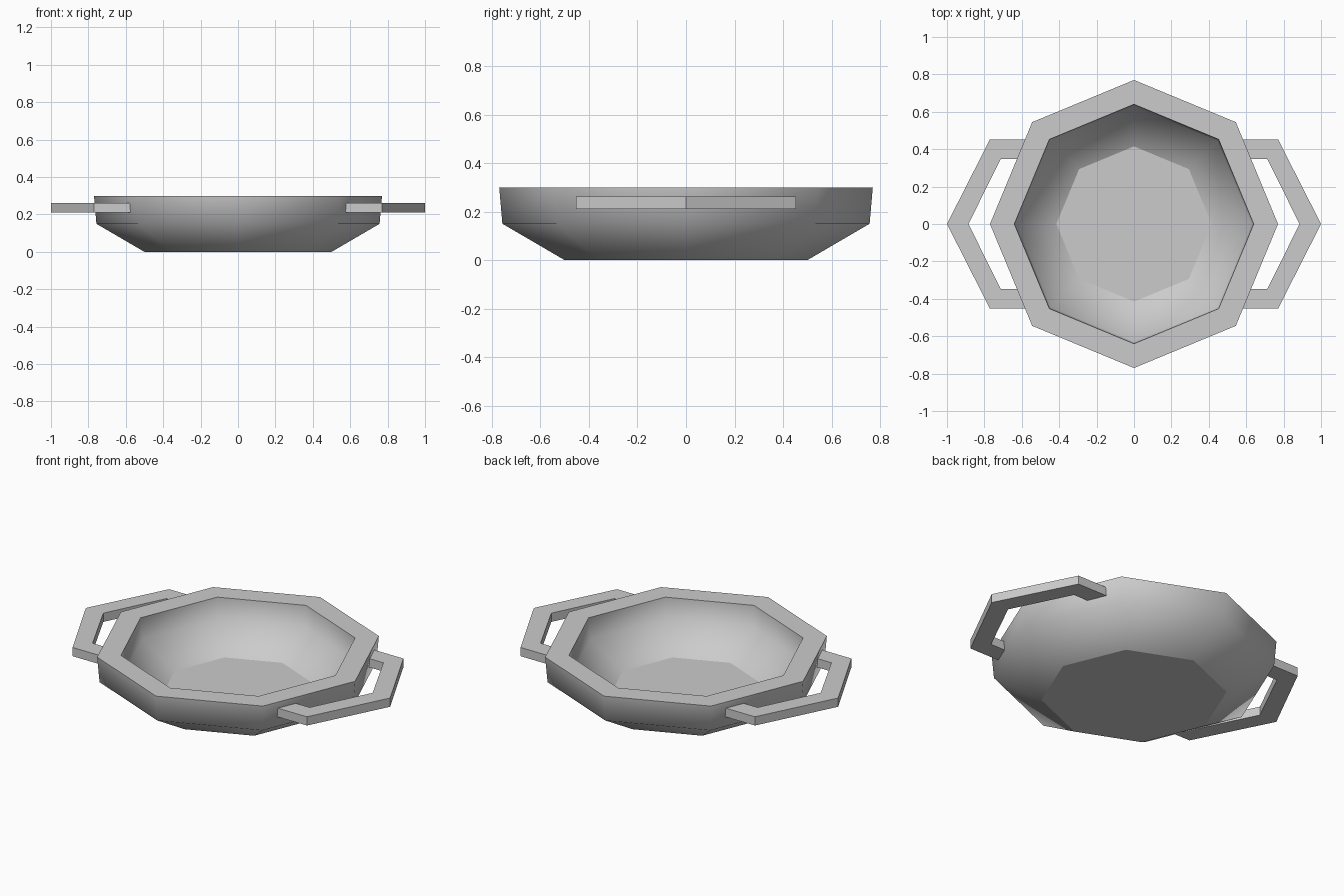
import bpy, bmesh
from math import cos, sin, pi

if "Cube" in bpy.data.objects:
    bpy.data.objects.remove(bpy.data.objects["Cube"])

SIDES = 8


def finish(bm, name):
    bmesh.ops.recalc_face_normals(bm, faces=bm.faces[:])
    mesh = bpy.data.meshes.new(name)
    bm.to_mesh(mesh)
    bm.free()
    obj = bpy.data.objects.new(name, mesh)
    bpy.context.collection.objects.link(obj)
    return obj


# Octagonal bowl: profile from outer base, over the rim, to inner floor
profile = [(0.5, 0), (0.757, 0.15), (0.77, 0.3), (0.64, 0.3), (0.629, 0.175), (0.415, 0.045)]
bm = bmesh.new()
rings = [[bm.verts.new((r * cos(2 * pi * i / SIDES), r * sin(2 * pi * i / SIDES), z))
          for i in range(SIDES)] for r, z in profile]
for a, b in zip(rings, rings[1:]):
    for i in range(SIDES):
        j = (i + 1) % SIDES
        bm.faces.new((a[i], a[j], b[j], b[i]))
bm.faces.new(rings[0][::-1])
bm.faces.new(rings[-1])
bm.normal_update()
# Walls are smooth; base, rim and floor stay flat and crisp
for f in bm.faces:
    f.smooth = abs(f.normal.z) < 0.99
for e in bm.edges:
    e.smooth = all(f.smooth for f in e.link_faces)
finish(bm, "bowl")

# Angled loop handles, ends sunk into the bowl wall
outer = [(0.57, -0.453), (0.77, -0.453), (1.0, 0), (0.77, 0.453), (0.57, 0.453)]
inner = [(0.57, -0.347), (0.713, -0.347), (0.885, 0), (0.713, 0.347), (0.57, 0.347)]
for side, name in ((1, "right_handle"), (-1, "left_handle")):
    bm = bmesh.new()
    o, n = [[bm.verts.new((side * x, y, 0.21)) for x, y in path] for path in (outer, inner)]
    faces = [bm.faces.new((o[i], o[i + 1], n[i + 1], n[i])) for i in range(4)]
    top = bmesh.ops.extrude_face_region(bm, geom=faces, use_keep_orig=True)["geom"]
    bmesh.ops.translate(bm, vec=(0, 0, 0.052),
                        verts=[v for v in top if isinstance(v, bmesh.types.BMVert)])
    finish(bm, name)
